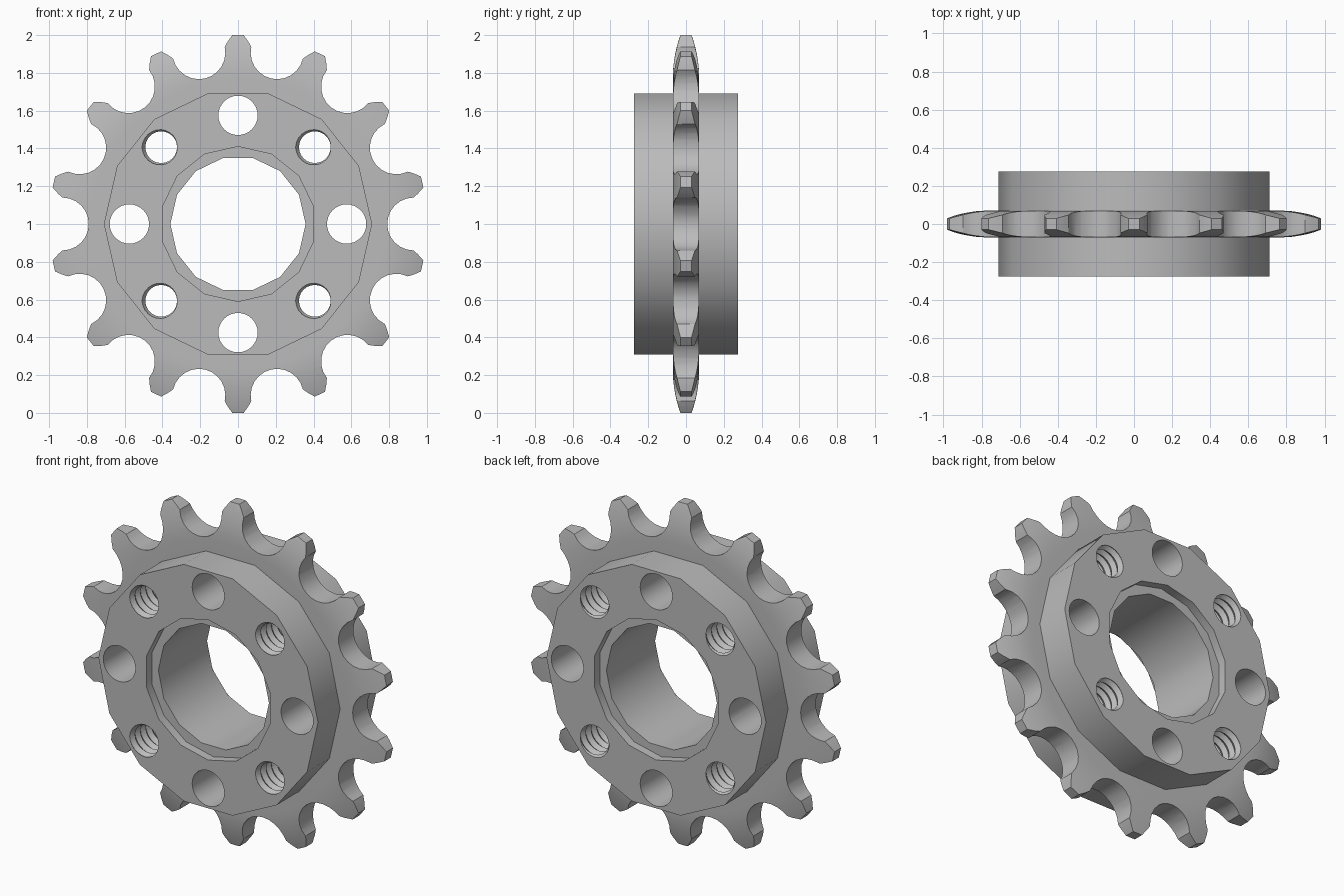
import bpy, bmesh
from math import sin, cos, pi, radians

TEETH = 14
STEP = 2 * pi / TEETH
HALF = 0.275          # half length of the hub
PLATE = 0.07          # half thickness of the toothed plate

cube = bpy.data.objects.get("Cube")
if cube:
    bpy.data.objects.remove(cube, do_unlink=True)

steel = bpy.data.materials.new("grey_steel")
steel.use_nodes = True
steel.diffuse_color = (0.5, 0.5, 0.5, 1)
steel.node_tree.nodes["Principled BSDF"].inputs["Base Color"].default_value = (0.5, 0.5, 0.5, 1)


def finish(name, bm):
    bmesh.ops.recalc_face_normals(bm, faces=bm.faces[:])
    mesh = bpy.data.meshes.new(name)
    bm.to_mesh(mesh)
    bm.free()
    mesh.materials.append(steel)
    ob = bpy.data.objects.new(name, mesh)
    bpy.context.collection.objects.link(ob)
    return ob


def lathe(name, profile, sides, start=0.0, cx=0.0, cz=0.0):
    """Closed solid turned about the y axis from (y, radius) pairs."""
    bm = bmesh.new()
    rings = []
    for y, r in profile:
        angles = [start + 2 * pi * i / sides for i in range(sides)]
        rings.append([bm.verts.new((cx + r * cos(a), y, 1 + cz + r * sin(a))) for a in angles])
    for a, b in zip(rings, rings[1:]):
        for i in range(sides):
            k = (i + 1) % sides
            bm.faces.new((a[i], a[k], b[k], b[i]))
    bm.faces.new(rings[0])
    bm.faces.new(rings[-1])
    return finish(name, bm)


def thread(name, cx, cz, inner, outer, pitch, sides=24):
    """Helical screw solid; each row is half a pitch above the last."""
    bm = bmesh.new()
    count = 2 * round(0.7 / pitch) + 1
    rows = []
    for j in range(count):
        r = outer if j % 2 else inner
        row = []
        for i in range(sides):
            a = 2 * pi * i / sides
            y = -0.375 + pitch * (j / 2 + i / sides)
            row.append(bm.verts.new((cx + r * cos(a), y, 1 + cz + r * sin(a))))
        rows.append(row)
    for j in range(count - 1):
        for i in range(sides - 1):
            bm.faces.new((rows[j][i], rows[j][i + 1], rows[j + 1][i + 1], rows[j + 1][i]))
        if j < count - 3:
            bm.faces.new((rows[j][-1], rows[j + 2][0], rows[j + 3][0], rows[j + 1][-1]))
    bm.faces.new(rows[0] + [rows[2][0], rows[1][0]])
    bm.faces.new(rows[-1] + [rows[-2][-1], rows[-3][-1]])
    return finish(name, bm)


def toothed_prism(name):
    """Tooth outline with round valleys, extruded along y."""
    outline = []

    def add(x, z, a):
        outline.append((x * cos(a) + z * sin(a), z * cos(a) - x * sin(a)))

    for k in range(TEETH):
        a = k * STEP
        for x, z in ((-0.055, 0.965), (-0.03, 1.0), (0.03, 1.0), (0.055, 0.965)):
            add(x, z, a)
        for s in range(13):
            t = pi * s / 12
            add(-0.14 * cos(t), 0.93 - 0.14 * sin(t), a + STEP / 2)
    bm = bmesh.new()
    face = bm.faces.new([bm.verts.new((x, -0.1, 1 + z)) for x, z in outline])
    out = bmesh.ops.extrude_face_region(bm, geom=[face])
    verts = [v for v in out["geom"] if isinstance(v, bmesh.types.BMVert)]
    bmesh.ops.translate(bm, verts=verts, vec=(0, 0.2, 0))
    return finish(name, bm)


def combine(target, other, operation):
    """Apply a boolean and discard the tool solid."""
    mod = target.modifiers.new(operation, "BOOLEAN")
    mod.operation = operation
    mod.solver = "EXACT"
    mod.object = other
    bpy.context.view_layer.update()
    result = bpy.data.meshes.new_from_object(target.evaluated_get(bpy.context.evaluated_depsgraph_get()))
    target.modifiers.clear()
    target.data = result
    bpy.data.objects.remove(other, do_unlink=True)


# toothed plate with curved taper towards the tips
sprocket = toothed_prism("sprocket")
radii = [0.77 + 0.26 * i / 8 for i in range(9)]
taper = [(PLATE - 0.04 * ((r - 0.77) / 0.23) ** 2, r) for r in radii]
blank = [(-y, r) for y, r in taper] + taper[::-1]
combine(sprocket, lathe("tooth_taper", blank, TEETH * 4, pi / 2), "INTERSECT")

# hub with faceted rim
combine(sprocket, lathe("hub", [(-HALF, 0.71), (HALF, 0.71)], TEETH), "UNION")

# centre bore and shallow recess on both ends
combine(sprocket, lathe("bore", [(-0.4, 0.358), (0.4, 0.358)], TEETH), "DIFFERENCE")
for side in (-1, 1):
    recess = [(side * (HALF - 0.05), 0.41), (side * 0.4, 0.41)]
    combine(sprocket, lathe("recess", recess, TEETH, pi / 2), "DIFFERENCE")

# alternating plain and threaded bolt holes
for k in range(8):
    a = k * pi / 4
    x, z = 0.575 * cos(a), 0.575 * sin(a)
    if k % 2:
        hole = thread("threaded_hole", x, z, 0.084, 0.102, 0.05)
    else:
        hole = lathe("plain_hole", [(-0.4, 0.104), (0.4, 0.104)], 32, 0, x, z)
    combine(sprocket, hole, "DIFFERENCE")

# smooth shading with sharp edges kept
bpy.ops.object.select_all(action="DESELECT")
sprocket.select_set(True)
bpy.context.view_layer.objects.active = sprocket
bpy.ops.object.shade_smooth_by_angle(angle=radians(30))
